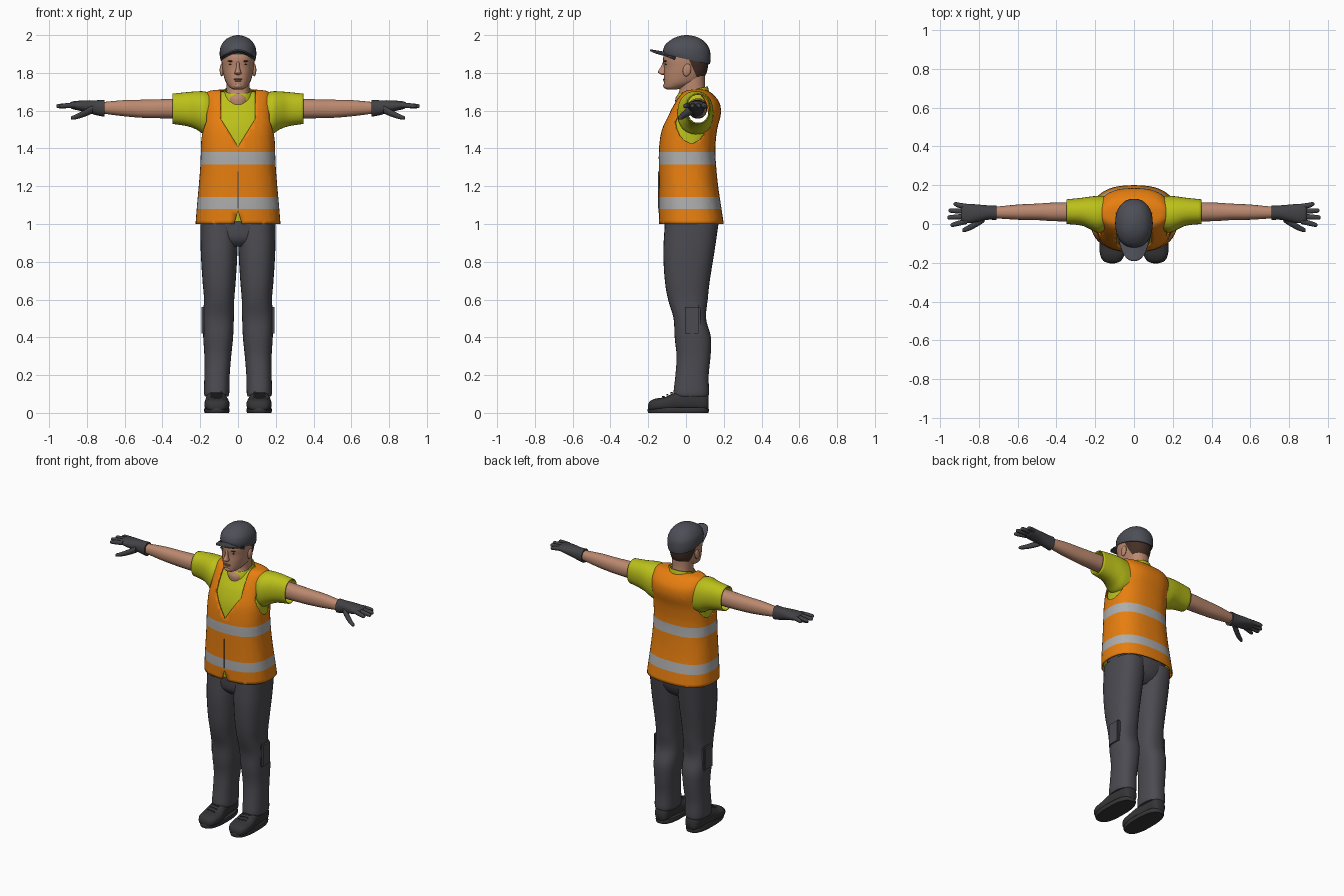
import bpy, bmesh, math
from mathutils import Vector

if "Cube" in bpy.data.objects:
    bpy.data.objects.remove(bpy.data.objects["Cube"])


def material(name, r, g, b):
    m = bpy.data.materials.new(name)
    m.use_nodes = True
    m.diffuse_color = (r, g, b, 1)
    shader = m.node_tree.nodes["Principled BSDF"]
    shader.inputs["Base Color"].default_value = (r, g, b, 1)
    shader.inputs["Roughness"].default_value = 0.8
    return m


ORANGE = material("vest orange", 0.80, 0.21, 0.005)
SILVER = material("reflective silver", 0.42, 0.42, 0.42)
YELLOW = material("shirt yellow", 0.50, 0.53, 0.01)
TROUSER = material("trouser grey", 0.07, 0.07, 0.083)
CAP = material("cap grey", 0.075, 0.078, 0.095)
GLOVE = material("glove grey", 0.055, 0.055, 0.062)
SKIN = material("skin", 0.50, 0.25, 0.16)
LIP = material("lip", 0.34, 0.13, 0.09)
HAIR = material("hair brown", 0.06, 0.03, 0.02)
SHOE = material("shoe dark", 0.035, 0.035, 0.038)


def finish(name, bm, mats, shell=0, angle=50):
    bmesh.ops.recalc_face_normals(bm, faces=bm.faces[:])
    me = bpy.data.meshes.new(name)
    bm.to_mesh(me)
    bm.free()
    for m in mats:
        me.materials.append(m)
    me.shade_smooth()
    me.set_sharp_from_angle(angle=math.radians(angle))
    ob = bpy.data.objects.new(name, me)
    bpy.context.collection.objects.link(ob)
    if shell:
        mod = ob.modifiers.new("thickness", "SOLIDIFY")
        mod.thickness, mod.offset = shell, -1
    return ob


def spline(st, steps):
    """Smooth in-between stations."""
    out = []
    for i in range(len(st) - 1):
        p = [Vector(st[min(max(k, 0), len(st) - 1)]) for k in range(i - 1, i + 3)]
        for s in range(steps):
            t = s / steps
            out.append(p[1] + 0.5 * t * (p[2] - p[0] + t * (2 * p[0] - 5 * p[1] + 4 * p[2] - p[3]
                       + t * (3 * (p[1] - p[2]) + p[3] - p[0]))))
    return out + [Vector(st[-1])]


def loft(name, axis, stations, mats, power=2.2, seg=32, steps=4, caps=True,
         warp=None, cuts=(), rule=None, shell=0, side=1):
    """Skin of superellipse rings; each station is (position, a0, a1, b0, b1)."""
    bm = bmesh.new()
    rings = []
    for pos, a0, a1, b0, b1 in spline(stations, steps):
        ring = []
        for k in range(seg):
            t = math.tau * k / seg
            c, s = math.cos(t), math.sin(t)
            a = (a0 + a1) / 2 + (a1 - a0) / 2 * math.copysign(abs(c) ** (2 / power), c)
            b = (b0 + b1) / 2 + (b1 - b0) / 2 * math.copysign(abs(s) ** (2 / power), s)
            co = {"x": (pos, a, b), "y": (a, pos, b), "z": (a, b, pos)}[axis]
            co = warp(*co) if warp else co
            ring.append(bm.verts.new((co[0] * side, co[1], co[2])))
        rings.append(ring)
    for lo, hi in zip(rings, rings[1:]):
        for k in range(seg):
            n = (k + 1) % seg
            bm.faces.new((lo[k], lo[n], hi[n], hi[k]))
    if caps:
        bm.faces.new(rings[0])
        bm.faces.new(rings[-1])
    for co, no in cuts:
        bmesh.ops.bisect_plane(bm, geom=bm.verts[:] + bm.edges[:] + bm.faces[:],
                               plane_co=co, plane_no=no, dist=1e-5)
    if rule:
        gone = []
        for f in bm.faces:
            index = rule(*f.calc_center_median())
            if index is None:
                gone.append(f)
            else:
                f.material_index = index
        bmesh.ops.delete(bm, geom=gone, context="FACES")
    return finish(name, bm, mats, shell)


def pair(name, *args, **kw):
    for label, side in (("left_", 1), ("right_", -1)):
        loft(label + name, *args, side=side, **kw)


def ball(name, loc, size, mat, tilt=0):
    bm = bmesh.new()
    bmesh.ops.create_uvsphere(bm, u_segments=16, v_segments=10, radius=1)
    ob = finish(name, bm, [mat])
    ob.location, ob.scale, ob.rotation_euler = loc, size, (tilt, 0, 0)


def box(name, loc, size, mat, rot=(0, 0, 0), bevel=0.004):
    bm = bmesh.new()
    bmesh.ops.create_cube(bm, size=1)
    bmesh.ops.scale(bm, vec=size, verts=bm.verts[:])
    bmesh.ops.bevel(bm, geom=bm.edges[:], offset=min(bevel, min(size) * 0.4), segments=2, affect="EDGES")
    ob = finish(name, bm, [mat], angle=30)
    ob.location, ob.rotation_euler = loc, rot


# Vest: shell with V neck, arm holes, hem notch and two reflective bands
body = [(1.0, .225, -.143, .20), (1.1, .217, -.145, .185), (1.2, .208, -.144, .17), (1.3, .2, -.144, .16),
        (1.4, .196, -.143, .155), (1.5, .194, -.13, .165), (1.58, .19, -.1, .184), (1.64, .186, -.068, .178),
        (1.685, .175, -.035, .145), (1.705, .15, -.01, .115), (1.712, .085, .01, .09)]


def in_oval(y, z, cy, cz, ry, rz):
    return ((y - cy) / ry) ** 2 + ((z - cz) / rz) ** 2 < 1


def oval_cuts(cy, cz, ry, rz, n=20):
    angles = [math.tau * k / n for k in range(n)]
    return [((0, cy + ry * math.cos(t), cz + rz * math.sin(t)),
             (0, math.cos(t) / ry, math.sin(t) / rz)) for t in angles]


bands = ((1.08, 1.143), (1.315, 1.38))
hole = (.03, 1.57, .09, .14)
cuts = [((0, 0, z), (0, 0, 1)) for band in bands for z in band] + oval_cuts(*hole)
for s in (1, -1):
    cuts += [((s * .092, 0, 0), (1, 0, 0)), ((s * .168, 0, 0), (1, 0, 0)),
             ((0, 0, 1.41), (s, 0, -.62)), ((0, 0, 1.07), (s, 0, .3))]


def vest_rule(x, y, z):
    x = abs(x)
    if y < .06 and x < min(.092, .62 * (z - 1.41)):
        return None
    if y < 0 and x < .3 * (1.07 - z):
        return None
    if x > .168 and in_oval(y, z, *hole):
        return None
    return int(any(lo < z < hi for lo, hi in bands))


loft("safety_vest", "z", [(z, -h, h, f, b) for z, h, f, b in body], [ORANGE, SILVER], power=2.5,
     seg=48, caps=False, cuts=cuts, rule=vest_rule, shell=.008)
box("vest_zip", (0, -.146, 1.18), (.007, .006, .2), TROUSER)

# Shirt body, open into the sleeves
sleeve_hole = (.065, 1.6, .055, .065)
loft("shirt_body", "z", [(z + (.012 if z < 1.05 else -.01 * (z > 1.6)), -h + .012, h - .012, f + .012, b - .012)
                         for z, h, f, b in body], [YELLOW], power=2.5, seg=48,
     caps=False, cuts=oval_cuts(*sleeve_hole),
     rule=lambda x, y, z: None if abs(x) > .12 and in_oval(y, z, *sleeve_hole) else 0)
pair("shirt_sleeve", "x", [(.13, -.03, .145, 1.47, 1.69), (.18, -.045, .145, 1.475, 1.702),
                           (.22, -.03, .142, 1.5, 1.702), (.27, -.008, .135, 1.518, 1.698),
                           (.348, 0, .127, 1.53, 1.69)], [YELLOW], caps=False, shell=.006)
loft("shirt_collar", "z", [(1.675, -.083, .083, -.052, .122), (1.695, -.079, .079, -.05, .12),
                           (1.715, -.072, .072, -.042, .115)], [YELLOW], caps=False, shell=.006,
     warp=lambda x, y, z: (x, y, z + (y - .06) * .25))

# Arms and gloves
pair("arm", "x", [(.3, .012, .112, 1.558, 1.665), (.42, .015, .11, 1.56, 1.66), (.5, .02, .105, 1.562, 1.658),
                  (.6, .022, .1, 1.57, 1.656), (.72, .03, .088, 1.585, 1.645)], [SKIN])
pair("glove_palm", "x", [(.708, .02, .096, 1.568, 1.657), (.75, .022, .096, 1.576, 1.655),
                         (.8, .012, .1, 1.59, 1.655), (.85, .004, .104, 1.602, 1.652),
                         (.88, .008, .1, 1.61, 1.648), (.89, .02, .09, 1.62, 1.64)], [GLOVE])
for name, y, dy, tip in (("index", .014, -.018, .945), ("middle", .04, -.006, .962),
                         ("ring", .065, .004, .955), ("little", .09, .012, .93)):
    pair(name + "_finger", "x", [(x, y + dy * t - r, y + dy * t + r, 1.63 - .006 * t - r, 1.63 - .006 * t + r)
                                 for x, t, r in ((.86, 0, .014), (.9, .5, .0135), (tip - .01, 1, .011),
                                                 (tip, 1, .004))], [GLOVE], seg=12)
pair("thumb", "x", [(.77, .01, .05, 1.585, 1.63), (.81, -.015, .022, 1.568, 1.606),
                    (.85, -.035, -.004, 1.556, 1.585), (.878, -.042, -.02, 1.552, 1.572),
                    (.884, -.037, -.028, 1.557, 1.567)], [GLOVE], seg=14)

# Trousers
loft("trouser_hips", "z", [(.88, -.1, .1, -.07, .1), (.92, -.17, .17, -.105, .145), (1.0, -.196, .196, -.113, .172),
                           (1.07, -.196, .196, -.115, .15)], [TROUSER])
pair("trouser_leg", "z", [(.088, .05, .175, -.062, .118), (.11, .046, .18, -.066, .122), (.2, .044, .178, -.056, .12),
                          (.3, .036, .178, -.05, .13), (.4, .026, .184, -.06, .132), (.5, .022, .185, -.066, .106),
                          (.6, .02, .18, -.095, .115), (.7, .012, .188, -.112, .126), (.85, .003, .197, -.12, .15),
                          (1.0, 0, .199, -.112, .172)], [TROUSER], power=2.4)
for label, s in (("left_", 1), ("right_", -1)):
    box(label + "leg_pocket", (s * .177, .03, .49), (.03, .092, .16), TROUSER, bevel=.01)

# Shoes with soles and laces
pair("shoe", "y", [(-.2, .09, .135, .02, .045), (-.19, .068, .158, .01, .062), (-.16, .05, .174, .008, .076),
                   (-.11, .045, .178, .008, .084), (-.05, .056, .172, .008, .11), (.04, .066, .166, .008, .125),
                   (.1, .068, .158, .008, .11), (.12, .085, .14, .02, .09)], [SHOE], power=2.6)
pair("shoe_sole", "z", [(0, .048, .176, -.2, .118), (.014, .044, .18, -.204, .122),
                        (.028, .048, .176, -.2, .118)], [SHOE], power=2.6, steps=2)
for s in (1, -1):
    for k in range(4):
        box(("left" if s > 0 else "right") + f"_shoelace_{k + 1}", (s * .114, -.12 + .022 * k, .086 + .01 * k),
            (.062, .009, .009), TROUSER, rot=(.4, 0, s * .15))

# Neck and head, with hair behind a slanted line
loft("neck", "z", [(1.63, -.066, .066, -.055, .12), (1.665, -.068, .068, -.056, .115), (1.7, -.062, .062, -.036, .106),
                   (1.74, -.062, .062, -.032, .1), (1.79, -.062, .062, -.03, .1)], [SKIN])
loft("head", "z", [(1.712, -.022, .022, -.1, -.05), (1.722, -.042, .042, -.114, -.01), (1.75, -.064, .064, -.117, .07),
                   (1.79, -.077, .077, -.117, .104), (1.83, -.084, .084, -.116, .116), (1.88, -.088, .088, -.121, .12),
                   (1.93, -.083, .083, -.1, .115), (1.965, -.06, .06, -.07, .08)], [SKIN, HAIR],
     cuts=[((0, .02, 1.86), (0, 1, .45)), ((0, 0, 1.755), (0, 0, 1))],
     rule=lambda x, y, z: int(z > 1.755 and y > .02 + (1.86 - z) * .45))
loft("nose", "z", [(1.79, -.008, .008, -.13, -.1), (1.796, -.018, .018, -.141, -.1), (1.806, -.016, .016, -.149, -.1),
                   (1.83, -.009, .009, -.134, -.1), (1.86, -.008, .008, -.121, -.1)], [SKIN], seg=16)
ball("upper_lip", (0, -.113, 1.766), (.024, .009, .005), LIP)
ball("lower_lip", (0, -.112, 1.758), (.02, .009, .005), LIP)
ball("chin", (0, -.104, 1.732), (.024, .017, .016), SKIN)
for label, s in (("left_", 1), ("right_", -1)):
    ball(label + "eye", (s * .034, -.104, 1.845), (.014, .007, .005), HAIR)
    ball(label + "eyebrow", (s * .036, -.108, 1.862), (.02, .009, .004), HAIR)
    ball(label + "ear", (s * .086, .005, 1.815), (.011, .022, .034), SKIN, tilt=-.2)

# Cap crown and curved brim
loft("cap_crown", "z", [(1.873, -.093, .093, -.119, .127), (1.9, -.097, .097, -.121, .13), (1.94, -.092, .092, -.108, .124),
                        (1.975, -.068, .068, -.075, .092), (1.993, -.036, .036, -.04, .05), (2.0, -.006, .006, -.006, .012)],
     [CAP], warp=lambda x, y, z: (x, y, z - y * 1.7 * (2 - z)))
bm = bmesh.new()
n = 16
rows = []
for j in range(9):
    v = j / 8
    row = []
    for i in range(n + 1):
        u = 2 * i / n - 1
        y = -.112 * math.sqrt(1 - .75 * u * u) - .078 * v * (1 - u ** 4)
        row.append(bm.verts.new((.082 * u, y, 1.912 + .013 * v - .038 * u * u)))
    rows.append(row)
for a, b in zip(rows, rows[1:]):
    for i in range(n):
        bm.faces.new((a[i], a[i + 1], b[i + 1], b[i]))
bmesh.ops.remove_doubles(bm, verts=bm.verts[:], dist=1e-5)
finish("cap_brim", bm, [CAP], shell=.008)
ball("cap_button", (0, .003, 1.997), (.008, .008, .003), CAP)
